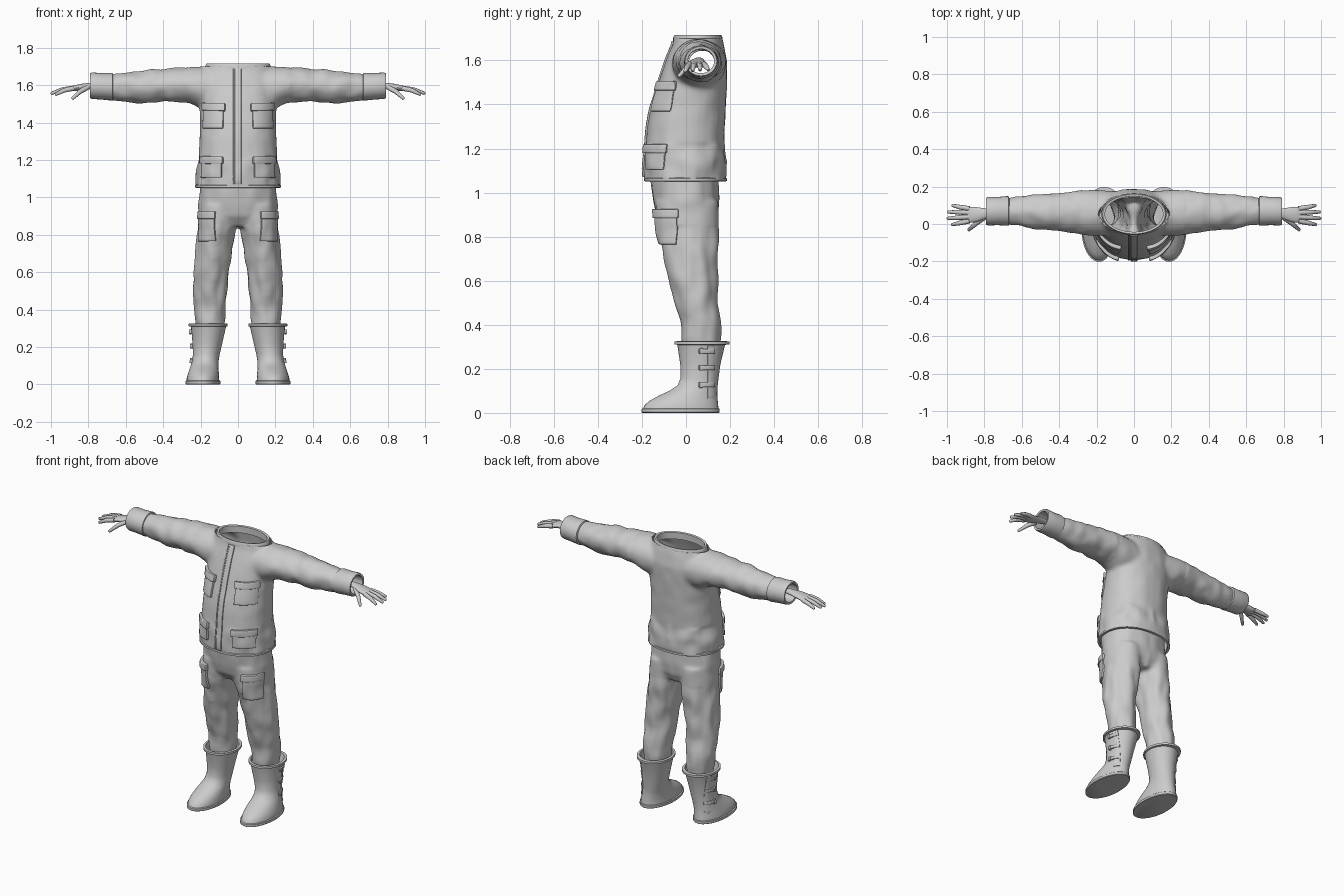
import bpy, bmesh, math
from math import sin, cos, pi, radians
from mathutils import Vector, noise
from mathutils.bvhtree import BVHTree

cube = bpy.data.objects.get("Cube")
if cube:
    bpy.data.objects.remove(cube, do_unlink=True)

GREY = (0.6, 0.6, 0.6, 1)
mat = bpy.data.materials.new("plain grey")
mat.use_nodes = True
mat.diffuse_color = GREY
bsdf = mat.node_tree.nodes["Principled BSDF"]
bsdf.inputs["Base Color"].default_value = GREY


def finish(name, bm, mirror=False, solid=0, subsurf=0, bevel=0, angle=40):
    """Turn a bmesh into a finished, shaded object."""
    me = bpy.data.meshes.new(name)
    bm.to_mesh(me)
    bm.free()
    me.materials.append(mat)
    ob = bpy.data.objects.new(name, me)
    bpy.context.collection.objects.link(ob)
    bpy.ops.object.select_all(action='DESELECT')
    ob.select_set(True)
    bpy.context.view_layer.objects.active = ob
    bpy.ops.object.shade_smooth_by_angle(angle=radians(angle))
    if solid:
        m = ob.modifiers.new("thickness", 'SOLIDIFY')
        m.thickness, m.offset = solid, -1
    if bevel:
        m = ob.modifiers.new("bevel", 'BEVEL')
        m.width, m.segments = bevel, 2
    if subsurf:
        m = ob.modifiers.new("subsurf", 'SUBSURF')
        m.levels = m.render_levels = subsurf
    if mirror:
        ob.modifiers.new("mirror", 'MIRROR')
    return ob


def loft(bm, rings, axis='z', n=28, power=2.0, caps=(True, True), side=1):
    """Skin rings of (position, a_min, a_max, b_min, b_max) along an axis."""
    loops = []
    for t, a0, a1, b0, b1 in rings:
        loop = []
        for i in range(n):
            c, s = cos(2 * pi * i / n), sin(2 * pi * i / n)
            a = (a0 + a1) / 2 + (a1 - a0) / 2 * math.copysign(abs(c) ** (2 / power), c)
            b = (b0 + b1) / 2 + (b1 - b0) / 2 * math.copysign(abs(s) ** (2 / power), s)
            loop.append(bm.verts.new((a * side, b, t) if axis == 'z' else (t * side, a, b)))
        loops.append(loop)
    for lo, hi in zip(loops, loops[1:]):
        for i in range(n):
            j = (i + 1) % n
            bm.faces.new((lo[i], lo[j], hi[j], hi[i]))
    if caps[0]:
        bm.faces.new(loops[0][::-1])
    if caps[1]:
        bm.faces.new(loops[-1])
    bmesh.ops.recalc_face_normals(bm, faces=bm.faces)
    return bm


def cloth(bm, voxel, smooth, wrinkle, cuts):
    """Fuse overlapping volumes, add folds, and cut the ends open."""
    me = bpy.data.meshes.new("draft")
    bm.to_mesh(me)
    bm.free()
    ob = bpy.data.objects.new("draft", me)
    bpy.context.collection.objects.link(ob)
    m = ob.modifiers.new("fuse", 'REMESH')
    m.mode, m.voxel_size = 'VOXEL', voxel
    fused = bpy.data.meshes.new_from_object(
        ob.evaluated_get(bpy.context.evaluated_depsgraph_get()))
    bpy.data.objects.remove(ob)
    out = bmesh.new()
    out.from_mesh(fused)
    for _ in range(smooth):
        bmesh.ops.smooth_vert(out, verts=out.verts, factor=0.5,
                              use_axis_x=True, use_axis_y=True, use_axis_z=True)
    out.normal_update()
    for v, d in [(v, v.normal * wrinkle(v.co)) for v in out.verts]:
        v.co += d
    for co, no in cuts:
        bmesh.ops.bisect_plane(out, geom=out.verts[:] + out.edges[:] + out.faces[:],
                               plane_co=co, plane_no=no, clear_outer=True)
    out.normal_update()
    return out


def patch(name, bvh, x, y, z, w, h, t, yaw=0, mirror=True, nu=8, nv=8, bevel=0.003):
    """A plate that follows the surface behind it."""
    yaw = radians(yaw)
    out, right = Vector((sin(yaw), -cos(yaw), 0)), Vector((cos(yaw), sin(yaw), 0))
    bm = bmesh.new()
    grid = []
    for j in range(nv + 1):
        row = []
        for i in range(nu + 1):
            p = Vector((x, y, z)) + right * w * (i / nu - 0.5) + Vector((0, 0, h * (j / nv - 0.5)))
            hit = bvh.ray_cast(p + out * 0.4, -out)[0] or bvh.find_nearest(p)[0]
            row.append(bm.verts.new(hit + out * t))
        grid.append(row)
    for j in range(nv):
        for i in range(nu):
            bm.faces.new((grid[j][i], grid[j][i + 1], grid[j + 1][i + 1], grid[j + 1][i]))
    bm.normal_update()
    return finish(name, bm, mirror, solid=t + 0.006, bevel=bevel, angle=50)


def pocket(name, bvh, x, y, z0, z1, w, t, yaw):
    """Pouch with an overhanging flap."""
    patch(name, bvh, x, y, (z0 + z1) / 2, w, z1 - z0, t, yaw)
    patch(name + "_flap", bvh, x, y, z1 - 0.015, w + 0.015, 0.04, t + 0.008, yaw, nv=3)


# Jacket: torso and both sleeves fused, hollow
body = loft(bmesh.new(), [
    (1.02, -0.225, 0.225, -0.185, 0.18), (1.06, -0.227, 0.227, -0.188, 0.183),
    (1.15, -0.222, 0.222, -0.188, 0.188), (1.21, -0.212, 0.212, -0.185, 0.174),
    (1.30, -0.207, 0.207, -0.178, 0.178), (1.40, -0.203, 0.203, -0.155, 0.182),
    (1.50, -0.205, 0.205, -0.125, 0.187), (1.60, -0.215, 0.215, -0.09, 0.188),
    (1.67, -0.19, 0.19, -0.062, 0.172), (1.75, -0.165, 0.165, -0.045, 0.15)], power=2.2)
for side in (1, -1):
    loft(body, [
        (0.08, -0.06, 0.175, 1.46, 1.69), (0.20, -0.065, 0.183, 1.475, 1.698),
        (0.25, -0.06, 0.18, 1.50, 1.698), (0.32, -0.05, 0.175, 1.513, 1.693),
        (0.42, -0.035, 0.165, 1.51, 1.685), (0.52, -0.025, 0.157, 1.502, 1.677),
        (0.60, -0.012, 0.15, 1.508, 1.668), (0.68, -0.002, 0.142, 1.523, 1.658),
        (0.75, 0.005, 0.13, 1.535, 1.65)], axis='x', side=side)


def jacket_folds(p):
    amp = 0.009 if abs(p.x) > 0.27 else 0.009 if p.z < 1.22 else 0.003
    return amp * noise.noise(Vector((abs(p.x) * 14, p.y * 14, p.z * 12)))


jacket = cloth(body, 0.011, 5, jacket_folds, [
    ((0, 0, 1.052), (0, 0, -1)), ((0, 0, 1.70), (0, 0, 1)),
    ((0.72, 0, 0), (1, 0, 0)), ((-0.72, 0, 0), (-1, 0, 0))])
skin = BVHTree.FromBMesh(jacket)
finish("jacket", jacket, solid=0.008, angle=60)

# Jacket trims
finish("collar", loft(bmesh.new(), [
    (1.68, -0.172, 0.172, -0.058, 0.165), (1.705, -0.174, 0.174, -0.058, 0.165),
    (1.715, -0.168, 0.168, -0.053, 0.16), (1.712, -0.155, 0.155, -0.042, 0.148),
    (1.67, -0.155, 0.155, -0.042, 0.148)], n=48, caps=(False, False)))
finish("jacket_hem", loft(bmesh.new(), [
    (1.068, -0.222, 0.222, -0.182, 0.178), (1.064, -0.229, 0.229, -0.19, 0.185),
    (1.052, -0.229, 0.229, -0.19, 0.185), (1.05, -0.215, 0.215, -0.176, 0.171)],
    n=48, power=2.2, caps=(False, False)))
patch("zip_placket", skin, 0.0, 0, 1.38, 0.036, 0.62, 0.008, mirror=False, nu=3, nv=30)
patch("placket_edge", skin, -0.029, 0, 1.38, 0.008, 0.62, 0.004, mirror=False, nu=1, nv=30,
      bevel=0.001)
pocket("chest_pocket", skin, 0.12, 0, 1.37, 1.50, 0.12, 0.013, 8)
pocket("waist_pocket", skin, 0.125, 0, 1.105, 1.215, 0.12, 0.013, 8)

# Sleeve cuffs, open at the hand
finish("sleeve_cuff", loft(bmesh.new(), [
    (0.665, 0.005, 0.135, 1.53, 1.65), (0.67, -0.008, 0.148, 1.518, 1.664),
    (0.68, -0.009, 0.149, 1.518, 1.665), (0.73, -0.006, 0.144, 1.523, 1.664),
    (0.78, -0.008, 0.144, 1.526, 1.668), (0.79, -0.004, 0.14, 1.53, 1.664),
    (0.788, 0.008, 0.128, 1.542, 1.652), (0.70, 0.008, 0.128, 1.542, 1.648)],
    axis='x', caps=(False, False)), mirror=True)

# Hands: palm and tapering fingers
finish("palm", loft(bmesh.new(), [
    (0.74, 0.035, 0.082, 1.582, 1.616), (0.79, 0.032, 0.082, 1.582, 1.614),
    (0.83, 0.012, 0.09, 1.573, 1.609), (0.87, 0.004, 0.094, 1.567, 1.601),
    (0.90, 0.006, 0.092, 1.566, 1.592)], axis='x', n=16), mirror=True, subsurf=1)
fingers = bpy.data.curves.new("fingers", 'CURVE')
fingers.dimensions, fingers.bevel_depth = '3D', 0.0125
fingers.bevel_resolution, fingers.use_fill_caps = 3, True
for pts in (((0.80, 0.035, 1.59), (0.845, 0.002, 1.565), (0.885, -0.033, 1.528)),
            ((0.88, 0.016, 1.583), (0.93, 0.006, 1.572), (0.975, -0.004, 1.55)),
            ((0.88, 0.038, 1.584), (0.94, 0.034, 1.576), (0.998, 0.03, 1.555)),
            ((0.88, 0.060, 1.584), (0.94, 0.063, 1.576), (0.995, 0.064, 1.558)),
            ((0.88, 0.082, 1.582), (0.93, 0.09, 1.573), (0.972, 0.1, 1.56))):
    path = [Vector(p) for p in pts]
    path.append(path[-1] + (path[-1] - path[-2]).normalized() * 0.004)
    sp = fingers.splines.new('POLY')
    sp.points.add(3)
    for q, p, r in zip(sp.points, path, (1.1, 1, 0.65, 0.2)):
        q.co, q.radius = (*p, 1), r
tmp = bpy.data.objects.new("tmp", fingers)
bm = bmesh.new()
bm.from_mesh(bpy.data.meshes.new_from_object(tmp))
bpy.data.objects.remove(tmp)
finish("fingers", bm, mirror=True, angle=60)

# Trousers: hips and both legs fused, hollow
legs = loft(bmesh.new(), [
    (0.84, -0.17, 0.17, -0.09, 0.12), (0.90, -0.208, 0.208, -0.135, 0.148),
    (0.96, -0.212, 0.212, -0.148, 0.152), (1.04, -0.205, 0.205, -0.16, 0.148),
    (1.12, -0.20, 0.20, -0.165, 0.148)], power=2.3)
for side in (1, -1):
    loft(legs, [
        (0.27, 0.08, 0.22, -0.01, 0.15), (0.34, 0.07, 0.228, -0.022, 0.16),
        (0.42, 0.066, 0.234, -0.03, 0.155), (0.52, 0.055, 0.238, -0.055, 0.142),
        (0.60, 0.045, 0.237, -0.075, 0.142), (0.70, 0.03, 0.228, -0.10, 0.145),
        (0.80, 0.012, 0.22, -0.122, 0.148), (0.88, 0.0, 0.213, -0.135, 0.15),
        (0.96, 0.0, 0.205, -0.14, 0.148)], side=side)


def trouser_folds(p):
    amp = 0.010 if p.z < 0.85 else 0.004
    return amp * noise.noise(Vector((abs(p.x) * 18, p.y * 18, p.z * 9)))


trousers = cloth(legs, 0.01, 4, trouser_folds, [
    ((0, 0, 0.29), (0, 0, -1)), ((0, 0, 1.10), (0, 0, 1))])
skin = BVHTree.FromBMesh(trousers)
finish("trousers", trousers, solid=0.006, angle=60)
pocket("thigh_pocket", skin, 0.155, -0.06, 0.765, 0.92, 0.12, 0.014, 25)

# Boots with a rolled rim
boot = loft(bmesh.new(), [
    (0.018, 0.10, 0.275, -0.195, 0.148), (0.035, 0.101, 0.274, -0.188, 0.146),
    (0.055, 0.102, 0.268, -0.165, 0.144), (0.08, 0.104, 0.26, -0.12, 0.142),
    (0.10, 0.105, 0.253, -0.075, 0.142), (0.125, 0.104, 0.245, -0.038, 0.144),
    (0.16, 0.098, 0.241, -0.024, 0.148), (0.22, 0.084, 0.243, -0.026, 0.156),
    (0.30, 0.066, 0.25, -0.038, 0.175), (0.309, 0.064, 0.252, -0.04, 0.178),
    (0.311, 0.055, 0.264, -0.052, 0.198), (0.324, 0.055, 0.264, -0.052, 0.198),
    (0.326, 0.068, 0.25, -0.038, 0.178), (0.27, 0.078, 0.24, -0.025, 0.162)],
    n=40, caps=(True, False))
skin = BVHTree.FromBMesh(boot)
finish("boot", boot, mirror=True)
finish("boot_sole", loft(bmesh.new(), [
    (0.0, 0.097, 0.278, -0.198, 0.15), (0.003, 0.094, 0.281, -0.202, 0.153),
    (0.017, 0.094, 0.281, -0.202, 0.153), (0.02, 0.098, 0.277, -0.198, 0.15)],
    n=40), mirror=True)

# Boot straps on the outer side
patch("boot_strap", skin, 0.2, 0.115, 0.185, 0.03, 0.24, 0.005, 90, nu=3, nv=12, bevel=0.001)
for i, z in enumerate((0.128, 0.205, 0.28)):
    patch("buckle_strap_%d" % i, skin, 0.2, 0.095, z, 0.075, 0.02, 0.009, 90, nu=6, nv=2,
          bevel=0.002)
    patch("buckle_%d" % i, skin, 0.2, 0.07, z, 0.016, 0.026, 0.014, 90, nu=2, nv=2,
          bevel=0.002)
